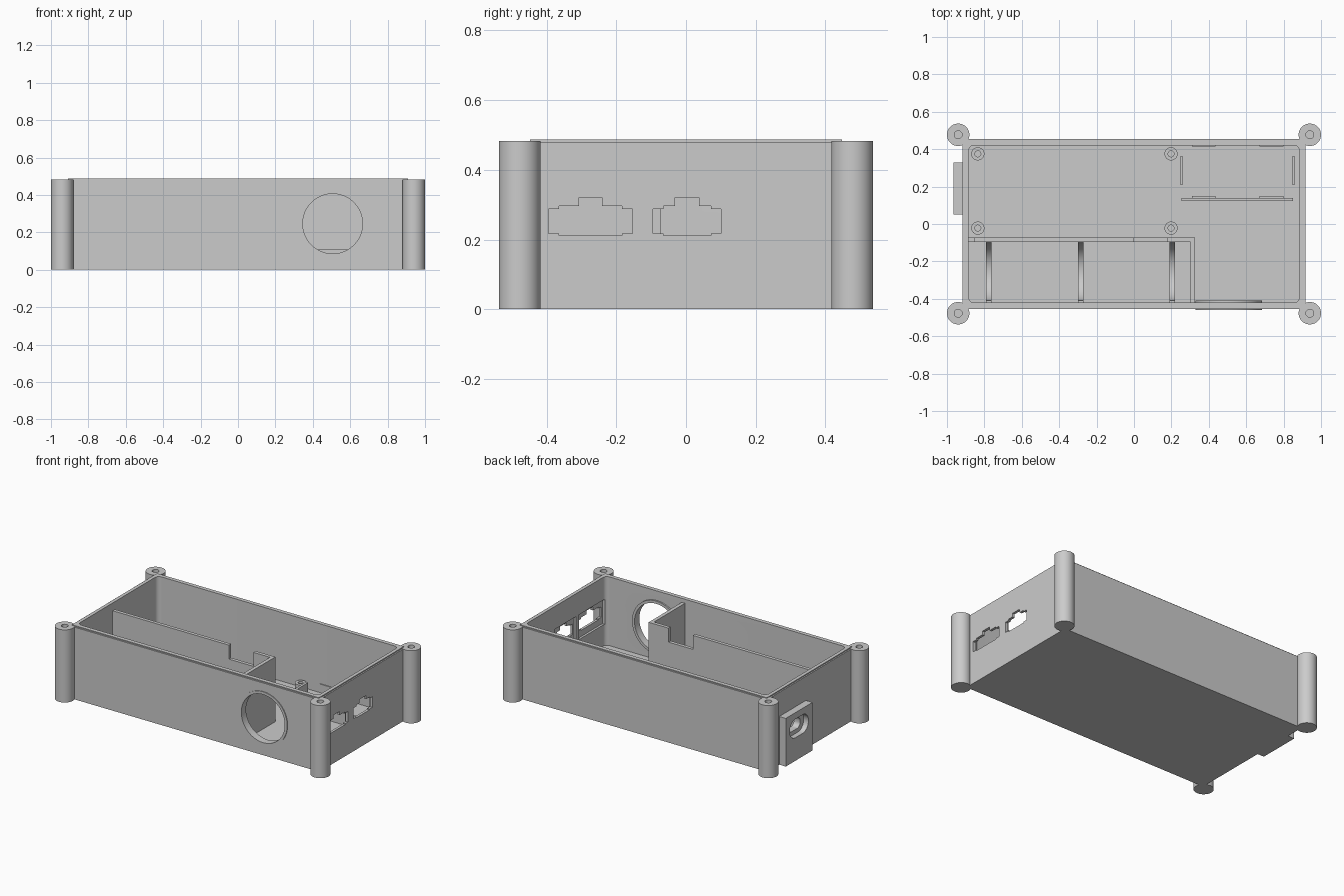
import bpy, bmesh
from math import cos, sin, pi, radians
from mathutils import Matrix, Vector

if "Cube" in bpy.data.objects:
    bpy.data.objects.remove(bpy.data.objects["Cube"])

grey = bpy.data.materials.new("plain grey")
grey.use_nodes = True
grey.diffuse_color = (0.6, 0.6, 0.6, 1)
grey.node_tree.nodes["Principled BSDF"].inputs["Base Color"].default_value = (0.6, 0.6, 0.6, 1)

# Where profile (u, v) and extrusion w land for each axis
PLACE = {"x": lambda u, v, w: (w, u, v),
         "y": lambda u, v, w: (u, w, v),
         "z": lambda u, v, w: (u, v, w)}


def prism(name, profile, axis, low, high):
    """Extrude a closed 2D profile along an axis."""
    bm = bmesh.new()
    face = bm.faces.new([bm.verts.new(PLACE[axis](u, v, low)) for u, v in profile])
    grown = bmesh.ops.extrude_face_region(bm, geom=[face])["geom"]
    shift = Vector(PLACE[axis](0, 0, high - low))
    bmesh.ops.translate(bm, vec=shift, verts=[g for g in grown if isinstance(g, bmesh.types.BMVert)])
    bmesh.ops.recalc_face_normals(bm, faces=bm.faces)
    mesh = bpy.data.meshes.new(name)
    bm.to_mesh(mesh)
    bm.free()
    mesh.materials.append(grey)
    obj = bpy.data.objects.new(name, mesh)
    bpy.context.collection.objects.link(obj)
    return obj


def rect(u0, u1, v0, v1):
    return [(u0, v0), (u1, v0), (u1, v1), (u0, v1)]


def circle(u, v, r, n=48):
    return [(u + r * cos(2 * pi * i / n), v + r * sin(2 * pi * i / n)) for i in range(n)]


def rounded(u, v, half_u, half_v, r, n=8):
    """Rounded rectangle around a centre."""
    points = []
    for k, (su, sv) in enumerate([(1, 1), (-1, 1), (-1, -1), (1, -1)]):
        for i in range(n + 1):
            a = (k + i / n) * pi / 2
            points.append((u + su * (half_u - r) + r * cos(a), v + sv * (half_v - r) + r * sin(a)))
    return points


def box(name, x, y, z):
    return prism(name, rect(*x, *y), "z", *z)


def cut(obj, cutter):
    mod = obj.modifiers.new("cut", "BOOLEAN")
    mod.operation, mod.solver, mod.object = "DIFFERENCE", "EXACT", cutter
    bpy.context.view_layer.objects.active = obj
    bpy.ops.object.modifier_apply(modifier=mod.name)
    bpy.data.objects.remove(cutter)


def tube(name, u, v, r, hole, axis, low, high, hole_low, hole_high):
    obj = prism(name, circle(u, v, r), axis, low, high)
    cut(obj, prism("cutter", circle(u, v, hole), axis, hole_low, hole_high))
    return obj


FLOOR, TOP = 0.03, 0.48
INNER = rounded(0, 0, 0.885, 0.42, 0.03)

# Open tray
shell = box("case_shell", (-0.917, 0.917), (-0.455, 0.455), (0, TOP))
cut(shell, prism("cutter", INNER, "z", FLOOR, 1))

# Low rim on the wall tops
rim = box("top_rim", (-0.908, 0.908), (-0.447, 0.447), (TOP - 0.01, 0.487))
cut(rim, prism("cutter", INNER, "z", 0, 1))

# Round front opening with a slim collar
cut(shell, prism("cutter", circle(0.506, 0.246, 0.17), "y", -0.6, -0.3))
tube("front_collar", 0.506, 0.246, 0.178, 0.16, "y", -0.46, -0.41, -0.6, -0.3)

# Stepped connector openings on the left wall, recessed from inside
for mid, half, tab in [(-0.274, 0.12, 0.033), (0.003, 0.098, 0.034)]:
    side = [(half - 0.03, 0.211), (half - 0.03, 0.217), (half, 0.217), (half, 0.287),
            (half - 0.03, 0.287), (half - 0.03, 0.296), (tab, 0.296), (tab, 0.32)]
    outline = [(mid + u, v) for u, v in side] + [(mid - u, v) for u, v in reversed(side)]
    cut(shell, prism("cutter", outline, "x", 0.8, 1))
    cut(shell, prism("cutter", rect(mid - half - 0.012, mid + half + 0.012, 0.17, 0.335),
                     "x", 0.8, 0.9))

# Socket block on the right wall
block = box("socket_block", (-0.965, -0.915), (0.05, 0.33), (0, 0.32))
cut(block, prism("cutter", rounded(0.19, 0.215, 0.098, 0.062, 0.06), "x", -1, -0.93))
for obj in (block, shell):
    cut(obj, prism("cutter", rounded(0.19, 0.215, 0.06, 0.035, 0.03), "x", -1, -0.8))

# Corner screw posts
for sx, side in [(1, "left"), (-1, "right")]:
    for sy, end in [(1, "back"), (-1, "front")]:
        tube(f"{end}_{side}_post", sx * 0.94, sy * 0.477, 0.06, 0.021, "z", 0, TOP + 0.003, 0.2, 1)

# Divider with cable notches, and its return to the front wall
divider = [(-0.895, FLOOR - 0.01), (0.326, FLOOR - 0.01), (0.326, 0.46), (0.18, 0.46), (0.18, 0.367),
           (0, 0.367), (0, 0.46), (-0.856, 0.46), (-0.856, 0.25), (-0.895, 0.25)]
prism("divider_wall", divider, "y", -0.096, -0.073)
box("divider_return", (0.302, 0.326), (-0.43, -0.09), (FLOOR - 0.01, 0.46))

# Curved cradle ribs
for i, x in enumerate((-0.777, -0.285, 0.205)):
    arc = [(-0.255 + 0.155 * cos(pi + pi * k / 24), 0.2 + 0.155 * sin(pi + pi * k / 24))
           for k in range(25)]
    profile = [(-0.425, 0.02), (-0.425, 0.2)] + arc + [(-0.09, 0.2), (-0.09, 0.02)]
    prism(f"cradle_rib_{i + 1}", profile, "x", x - 0.015, x + 0.015)

# Board standoffs
for x in (-0.835, 0.198):
    for y in (-0.022, 0.375):
        tube("standoff", x, y, 0.035, 0.016, "z", FLOOR - 0.01, 0.084, 0.04, 1)

# Small board holder with clips
box("holder_wall", (0.255, 0.85), (0.124, 0.14), (FLOOR - 0.01, 0.107))
for x in (0.255, 0.852):
    box("holder_side", (x - 0.008, x + 0.008), (0.21, 0.36), (FLOOR - 0.01, 0.107))
for x in (0.373, 0.735):
    for y, lean in [(0.138, 0.012), (0.422, -0.008)]:
        box("holder_clip", (x - 0.063, x + 0.063), sorted((y, y + lean)), (0.075, 0.09))

bpy.ops.object.select_all(action="DESELECT")
for obj in bpy.context.collection.objects:
    if obj.type == "MESH":
        obj.select_set(True)
        bpy.context.view_layer.objects.active = obj
bpy.ops.object.shade_smooth_by_angle(angle=radians(30))
